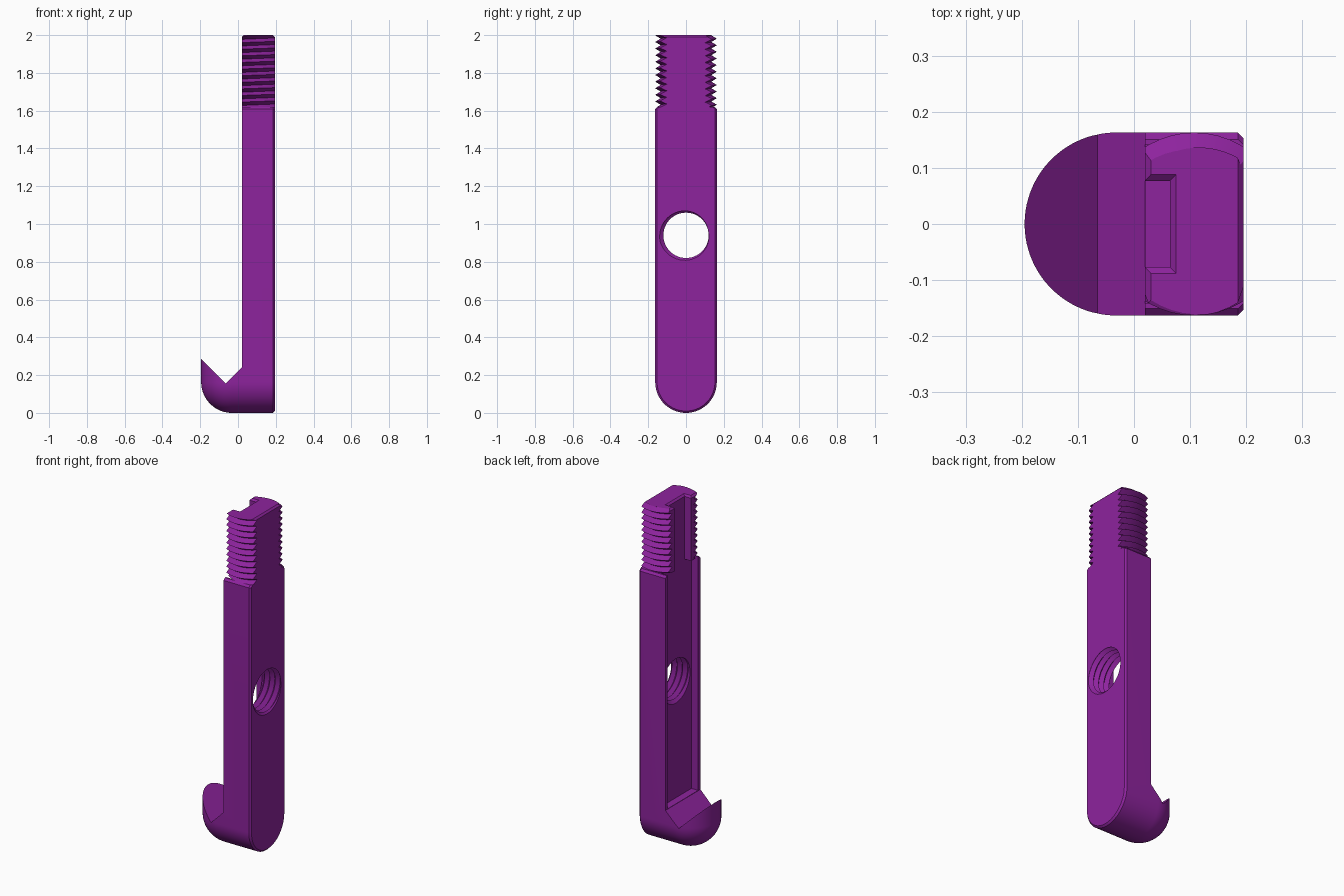
import bpy, bmesh, math
from mathutils import Matrix

if "Cube" in bpy.data.objects:
    bpy.data.objects.remove(bpy.data.objects["Cube"])

R = 0.163            # half width of the bar and radius of its rounded foot
BACK = 0.195         # flat outer face
FRONT = 0.02         # inner face of the shank
SHOULDER = 1.62      # where the threaded neck starts
PITCH = 0.035

purple = bpy.data.materials.new("purple")
purple.diffuse_color = (0.27, 0.017, 0.34, 1)
purple.use_nodes = True
purple.node_tree.nodes["Principled BSDF"].inputs["Base Color"].default_value = purple.diffuse_color


def make(name, bm):
    bmesh.ops.recalc_face_normals(bm, faces=bm.faces)
    me = bpy.data.meshes.new(name)
    bm.to_mesh(me)
    bm.free()
    me.materials.append(purple)
    ob = bpy.data.objects.new(name, me)
    bpy.context.collection.objects.link(ob)
    return ob


def loft(name, sections):
    """Skin closed sections of equal point count and cap both ends."""
    bm = bmesh.new()
    rings = [[bm.verts.new(p) for p in s] for s in sections]
    n = len(rings[0])
    for a, b in zip(rings, rings[1:]):
        for j in range(n):
            k = (j + 1) % n
            bm.faces.new((a[j], a[k], b[k], b[j]))
    bm.faces.new(rings[0])
    bm.faces.new(rings[-1])
    return make(name, bm)


def rect(x0, x1, y, z):
    return [(x0, -y, z), (x1, -y, z), (x1, y, z), (x0, y, z)]


def screw(name, crest, root, z0, z1, matrix):
    """Closed solid with a helical V thread around z."""
    n, rows = 48, int((z1 - z0) / PITCH * 2)
    bm = bmesh.new()
    grid = {}
    for i in range(rows + 3):
        for j in range(n if i <= rows else 1):
            a = 2 * math.pi * j / n
            r = crest if i % 2 else root
            grid[i, j] = bm.verts.new((r * math.cos(a), r * math.sin(a),
                                       z0 + PITCH * (i / 2 + j / n)))

    def at(i, j):
        return grid[i + 2, 0] if j == n else grid[i, j]

    for i in range(rows):
        for j in range(n):
            bm.faces.new((at(i, j), at(i, j + 1), at(i + 1, j + 1), at(i + 1, j)))
    low = bm.verts.new((0, 0, z0 - PITCH))
    high = bm.verts.new((0, 0, z1 + 3 * PITCH))
    mid = (z0 + z1) / 2
    for e in [e for e in bm.edges if e.is_boundary]:
        tip = low if e.verts[0].co.z < mid else high
        bm.faces.new((e.verts[0], e.verts[1], tip))
    bm.transform(matrix)
    return make(name, bm)


def boolean(target, cutter, operation):
    m = target.modifiers.new("cut", 'BOOLEAN')
    m.operation = operation
    m.solver = 'EXACT'
    m.object = cutter
    bpy.context.view_layer.objects.active = target
    bpy.ops.object.modifier_apply(modifier=m.name)
    bpy.data.objects.remove(cutter)


def smooth(ob, angle):
    bpy.ops.object.select_all(action='DESELECT')
    ob.select_set(True)
    bpy.context.view_layer.objects.active = ob
    bpy.ops.object.shade_smooth_by_angle(angle=math.radians(angle))


# Shank and hook: U-shaped sections running from the round nose to the flat back
def u_section(x, r):
    c = min(0.012, r * 0.5)
    pts = [(x, -(r - c), SHOULDER), (x, -r, SHOULDER - c)]
    for k in range(41):
        a = math.pi + math.pi * k / 40
        pts.append((x, r * math.cos(a), R + r * math.sin(a)))
    return pts + [(x, r, SHOULDER - c), (x, r - c, SHOULDER)]


nose = R - BACK
sections = []
for k in range(25):
    a = math.radians(1.2 + 88.8 * k / 24)
    sections.append(u_section(nose - R * math.cos(a), R * math.sin(a)))
sections += [u_section(BACK - 0.01, R), u_section(BACK, R - 0.01)]
shank = loft("hooked_shank", sections)

# V notch that forms the hook and clears everything in front of the shank
notch = [(-0.3, 0.39), (-0.065, 0.155), (FRONT, 0.24), (FRONT, 2.2), (-0.3, 2.2)]
boolean(shank, loft("notch_cutter", [[(x, y, z) for x, z in notch] for y in (-0.3, 0.3)]),
        'DIFFERENCE')

# Long recess in the inner face
boolean(shank, loft("recess_cutter", [rect(-0.1, 0.064, 0.142, z) for z in (0.242, 1.75)]),
        'DIFFERENCE')

# Threaded cross hole
boolean(shank, screw("hole_cutter", 0.141, 0.12, -0.2, 0.3,
                     Matrix.Translation((0, 0, 0.94)) @ Matrix.Rotation(math.pi / 2, 4, 'Y')),
        'DIFFERENCE')
smooth(shank, 25)

# Threaded neck: flattened screw with a chamfered end
neck = screw("threaded_neck", 0.163, 0.134, 1.5, 2.1,
             Matrix.Translation(((FRONT + BACK) / 2, 0, 0)))
boolean(neck, loft("neck_trim", [rect(FRONT, BACK, 0.2, SHOULDER),
                                 rect(FRONT, BACK, 0.2, 1.99),
                                 rect(FRONT + 0.01, BACK - 0.01, 0.2, 2.0)]), 'INTERSECT')

# Narrow slot through the neck, flared at the top
boolean(neck, loft("slot_cutter", [rect(-0.1, 0.064, 0.077, 1.5),
                                   rect(-0.1, 0.064, 0.077, 1.99),
                                   rect(-0.1, 0.086, 0.099, 2.01)]), 'DIFFERENCE')
smooth(neck, 25)
